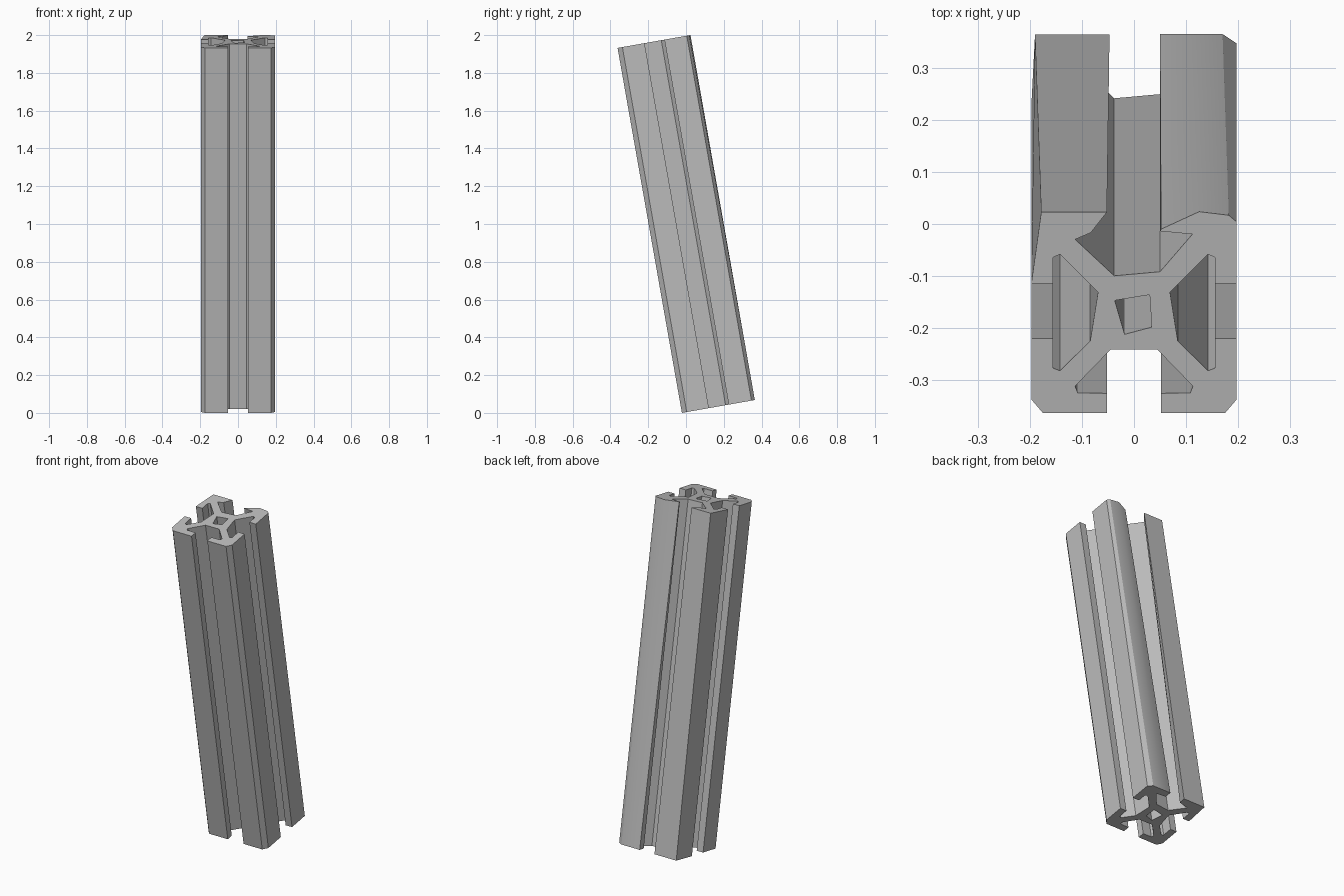
import bpy
import bmesh
import math
from mathutils import Vector, Matrix
from mathutils.geometry import tessellate_polygon

default_cube = bpy.data.objects.get("Cube")
if default_cube:
    bpy.data.objects.remove(default_cube, do_unlink=True)

LENGTH = 1.962
TILT = math.radians(10)

# Cross-section, counter-clockwise from the floor of the back slot
side_slot = [(-.197, .057), (-.155, .057), (-.155, .108), (-.142, .114), (-.069, .04),
             (-.084, -.055), (-.142, -.113), (-.155, -.108), (-.155, -.05), (-.197, -.05)]
front_half = [(-.197, -.169), (-.175, -.195), (-.052, -.195), (-.052, -.157),
              (-.108, -.156), (-.113, -.143), (-.045, -.072)]


def mirrored(points):
    return [(-x, y) for x, y in reversed(points)]


shared = side_slot + front_half + mirrored(front_half) + mirrored(side_slot)

# The two back lobes change shape slightly between the ends
slot_floor = [(.05, .08), (-.038, .072), (-.113, .143)]
top_left_lobe = [(-.083, .156), (-.052, .196), (-.178, .196)]
base_left_lobe = [(-.05, .158), (-.047, .196), (-.19, .196)]
top_right_lobe = [(.197, .177), (.182, .19), (.125, .197), (.052, .163), (.05, .159), (.112, .153)]
base_right_lobe = [(.197, .179), (.17, .197), (.11, .197), (.05, .197), (.05, .158), (.112, .153)]

top_outline = slot_floor + top_left_lobe + shared + top_right_lobe
base_outline = slot_floor + base_left_lobe + shared + base_right_lobe
centre_hole = [(-.037, .024), (.03, .035), (.034, -.028), (-.018, -.042)]


def make_ring(bm, points, z):
    return [bm.verts.new((x, y, z)) for x, y in points]


def wall(bm, lower, upper):
    count = len(lower)
    for i in range(count):
        j = (i + 1) % count
        bm.faces.new((lower[i], lower[j], upper[j], upper[i]))


def cap(bm, outer, inner):
    loops = [[v.co for v in outer], [v.co for v in inner]]
    verts = outer + inner
    for triangle in tessellate_polygon(loops):
        bm.faces.new([verts[i] for i in triangle])


# Slotted rail with a hollow core
bm = bmesh.new()
half = LENGTH / 2
base_outer = make_ring(bm, base_outline, -half)
top_outer = make_ring(bm, top_outline, half)
base_inner = make_ring(bm, centre_hole, -half)
top_inner = make_ring(bm, centre_hole, half)
wall(bm, base_outer, top_outer)
wall(bm, base_inner, top_inner)
cap(bm, base_outer, base_inner)
cap(bm, top_outer, top_inner)
bmesh.ops.recalc_face_normals(bm, faces=bm.faces[:])

# Lean the rail forward and rest it on the ground
bm.transform(Matrix.Rotation(TILT, 4, 'X'))
lowest = min(v.co.z for v in bm.verts)
bm.transform(Matrix.Translation(Vector((0, 0, -lowest))))
mesh = bpy.data.meshes.new("slotted_rail")
bm.to_mesh(mesh)
bm.free()
rail = bpy.data.objects.new("slotted_rail", mesh)
bpy.context.collection.objects.link(rail)

# Plain metal grey
grey = bpy.data.materials.new("metal_grey")
grey.use_nodes = True
colour = (.5, .5, .5, 1)
grey.diffuse_color = colour
grey.node_tree.nodes["Principled BSDF"].inputs["Base Color"].default_value = colour
mesh.materials.append(grey)

bpy.ops.object.select_all(action='DESELECT')
rail.select_set(True)
bpy.context.view_layer.objects.active = rail
bpy.ops.object.shade_smooth_by_angle(angle=math.radians(25))
